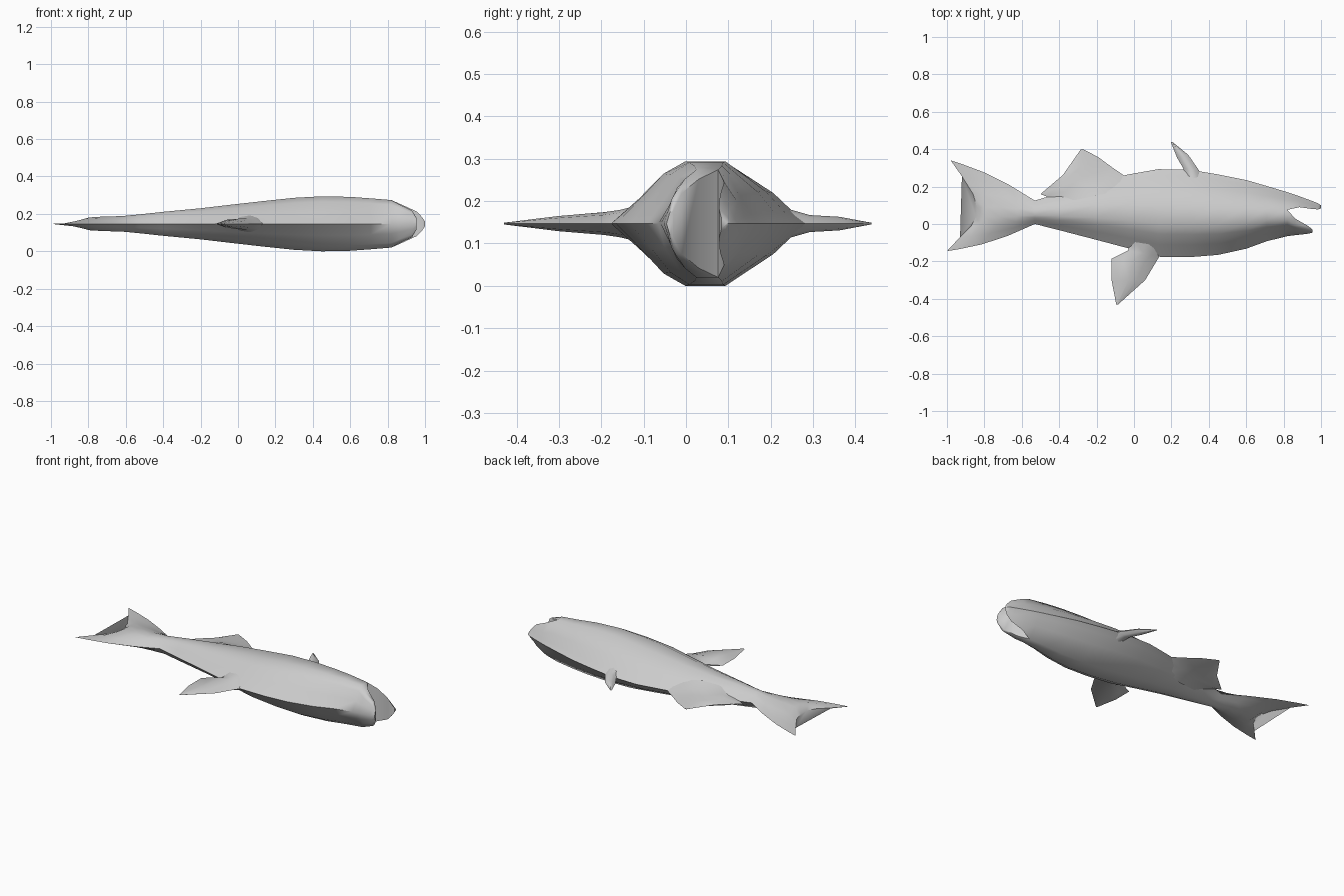
import bpy, bmesh
from math import radians, sin, pi

cube = bpy.data.objects.get("Cube")
if cube:
    bpy.data.objects.remove(cube)

MID = 0.147
grey = bpy.data.materials.new("pale grey")
grey.use_nodes = True
colour = (0.6, 0.6, 0.6, 1)
grey.diffuse_color = colour
grey.node_tree.nodes["Principled BSDF"].inputs["Base Color"].default_value = colour

# Half cross-section: (position from belly to back, share of half thickness)
PROFILE = [(0, 0), (.14, .42), (.26, .8), (.38, 1), (.6, 1), (.82, .52), (.93, .17), (1, 0)]


def finish(bm, name, angle=60):
    bmesh.ops.remove_doubles(bm, verts=bm.verts, dist=0.0005)
    bmesh.ops.recalc_face_normals(bm, faces=bm.faces)
    mesh = bpy.data.meshes.new(name)
    bm.to_mesh(mesh)
    bm.free()
    mesh.materials.append(grey)
    ob = bpy.data.objects.new(name, mesh)
    bpy.context.collection.objects.link(ob)
    bpy.ops.object.select_all(action='DESELECT')
    ob.select_set(True)
    bpy.context.view_layer.objects.active = ob
    bpy.ops.object.shade_smooth_by_angle(angle=radians(angle))


def loft(bm, rows, close):
    """Skin mirrored rows of (x, y, half thickness)."""
    rings = []
    for row in rows:
        pts = [(x, y, MID + h) for x, y, h in row]
        pts += [(x, y, MID - h) for x, y, h in reversed(row) if h > 0.0004]
        rings.append([bm.verts.new(p) for p in pts])
    for a, b in zip(rings, rings[1:]):
        n = len(a)
        for i in range(n):
            j = (i + 1) % n
            bm.faces.new((a[i], a[j], b[j], b[i]))
    if close:
        bm.faces.new(rings[-1])


def section(x, low, high, half, part):
    u0, u1 = part[0][0], part[-1][0]
    return [(x, low + (high - low) * (u - u0) / (u1 - u0), half * h) for u, h in part]


bm = bmesh.new()

# Trunk: x, belly, back, half thickness
trunk = [(-.53, 0, .125, .05), (-.4, -.033, .165, .064), (-.2, -.085, .225, .083),
         (-.03, -.13, .265, .103), (.13, -.175, .293, .121), (.3, -.177, .29, .139),
         (.45, -.165, .265, .147), (.6, -.132, .235, .144), (.71, -.092, .203, .136),
         (.82, -.065, .17, .127)]
loft(bm, [section(*s, PROFILE) for s in trunk], False)

# Jaws: each continues one side of the trunk section, leaving an open mouth
lower_jaw = [(.82, -.065, .076, .127), (.86, -.06, .03, .105), (.93, -.052, -.01, .072),
             (.955, -.046, -.03, .03)]
upper_jaw = [(.82, .076, .17, .127), (.885, .09, .148, .098), (.955, .08, .122, .066),
             (.985, .078, .11, .035), (1, .084, .1, .012)]
for jaw, part in ((lower_jaw, PROFILE[:5]), (upper_jaw, PROFILE[4:])):
    loft(bm, [section(*s, part) for s in jaw], True)

# Forked tail: fan from the end of the trunk to the trailing edge
edge = [(-1, -.145), (-.93, -.07), (-.87, -.01), (-.845, .04),
        (-.84, .09), (-.86, .16), (-.92, .255), (-.98, .34)]
root = section(*trunk[0], PROFILE)
rows = []
for t, half in ((0, .05), (.3, .041), (.6, .039), (.85, .034), (1, .004)):
    row = []
    for (u, h), (x0, y0, _), (x1, y1) in zip(PROFILE, root, edge):
        bulge = .045 * (u - .5) * sin(pi * t)
        row.append((x0 + (x1 - x0) * t, y0 + (y1 - y0) * t + bulge, half * h))
    rows.append(row)
loft(bm, rows, True)
finish(bm, "fish_body")


def fin(name, chords):
    """Lens-shaped fin from root to tip: rear point, front point, half thickness."""
    bm = bmesh.new()
    rows = []
    for (xa, ya), (xb, yb), half in chords:
        rows.append([(xa + (xb - xa) * u, ya + (yb - ya) * u, half * h)
                     for u, h in ((0, 0), (.25, .8), (.5, 1), (.75, .75), (1, 0))])
    loft(bm, rows, True)
    finish(bm, name)


fin("long_back_fin", [((-.44, .10), (.02, .2), .062), ((-.47, .148), (-.05, .257), .034),
                      ((-.5, .16), (-.12, .305), .026), ((-.38, .262), (-.19, .357), .014),
                      ((-.285, .398), (-.272, .4), .002)])
fin("small_back_fin", [((.27, .24), (.37, .24), .035), ((.265, .295), (.345, .29), .02),
                       ((.23, .355), (.29, .37), .016), ((.197, .438), (.207, .437), .002)])
fin("belly_fin", [((-.04, -.09), (.16, -.12), .045), ((-.03, -.14), (.135, -.175), .032),
                  ((-.12, -.185), (.12, -.2), .027), ((-.12, -.3), (.06, -.3), .018),
                  ((-.095, -.43), (-.085, -.43), .002)])
